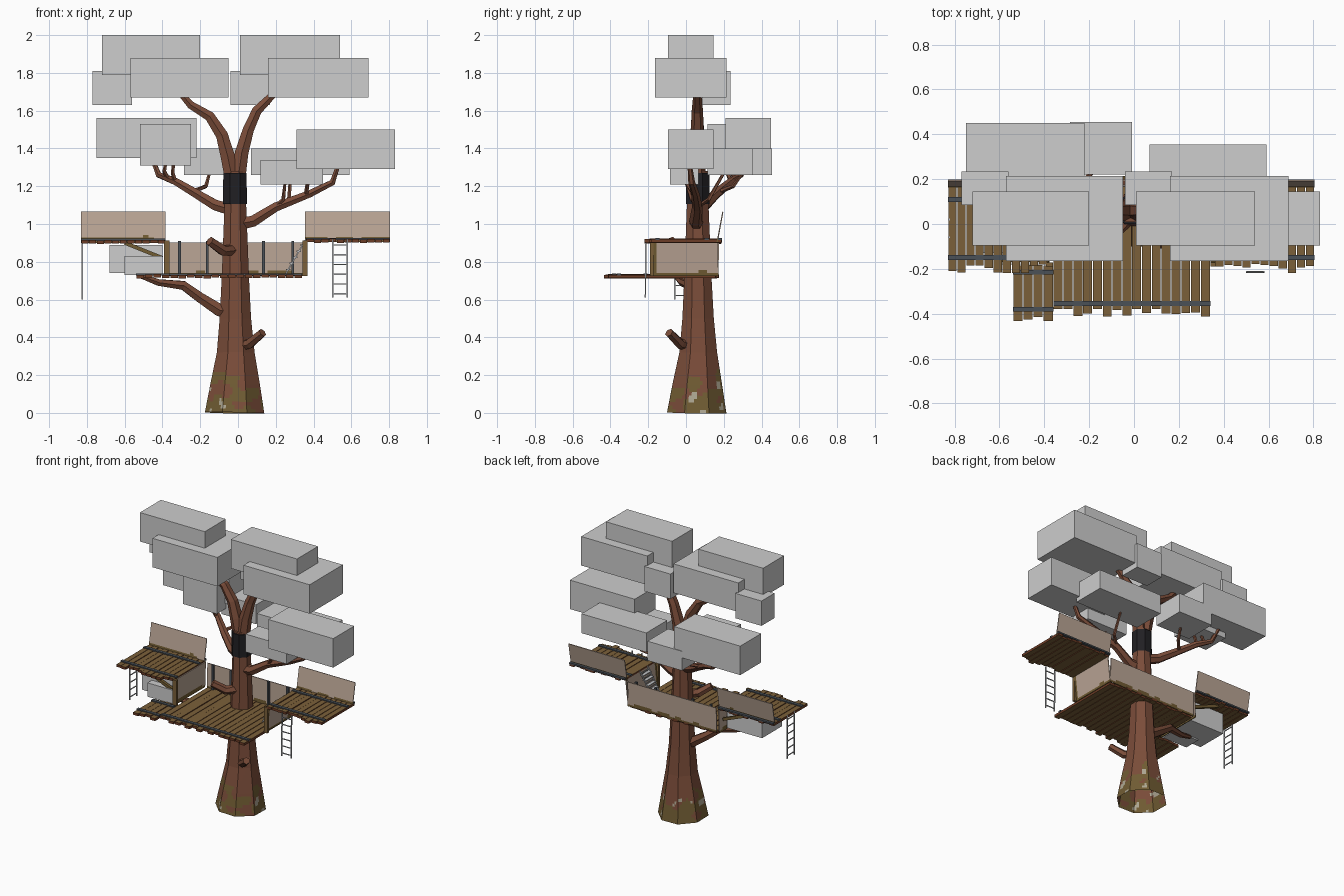
import bpy, bmesh, math, random
from mathutils import Vector, noise

if "Cube" in bpy.data.objects:
    bpy.data.objects.remove(bpy.data.objects["Cube"])

random.seed(4)

def mat(name, r, g, b):
    m = bpy.data.materials.new(name)
    m.diffuse_color = tuple((c / 255) ** 2.2 for c in (r, g, b)) + (1,)
    m.use_nodes = True
    m.node_tree.nodes["Principled BSDF"].inputs["Base Color"].default_value = m.diffuse_color
    return m

BARK = mat("bark brown", 122, 78, 60)
MOSS = mat("moss olive", 112, 92, 54)
LICHEN = mat("lichen grey", 172, 165, 145)
WOOD = mat("plank wood", 122, 96, 60)
EDGE = mat("plank edge", 108, 62, 42)
STEEL = mat("steel strap", 76, 82, 88)
BLACK = mat("black wrap", 38, 37, 40)
LADDER = mat("ladder grey", 190, 192, 195)
CLOTH = mat("panel tan", 184, 163, 147)
LEAF = mat("foliage grey", 204, 204, 204)

def finish(name, bm, *mats):
    me = bpy.data.meshes.new(name)
    bm.to_mesh(me)
    bm.free()
    for m in mats:
        me.materials.append(m)
    ob = bpy.data.objects.new(name, me)
    bpy.context.collection.objects.link(ob)
    return ob

def add_box(bm, lo, hi):
    v = bmesh.ops.create_cube(bm, size=1)['verts']
    for p in v:
        p.co = Vector([(lo[i] + hi[i]) / 2 + p.co[i] * (hi[i] - lo[i]) for i in range(3)])
    return v

def box(name, lo, hi, m):
    bm = bmesh.new()
    add_box(bm, lo, hi)
    return finish(name, bm, m)

def loft(bm, pts, radii, n=6):
    """Polygonal tube through pts with a radius at each point."""
    pts = [Vector(p) for p in pts]
    rings = []
    for i, p in enumerate(pts):
        d = (pts[min(i + 1, len(pts) - 1)] - pts[max(i - 1, 0)]).normalized()
        u = Vector((0, 1, 0)).cross(d)
        if u.length < 0.1:
            u = Vector((1, 0, 0))
        u.normalize()
        w = d.cross(u)
        rings.append([bm.verts.new(p + radii[i] * (
            u * math.cos((k + .5) * math.tau / n) + w * math.sin((k + .5) * math.tau / n)))
            for k in range(n)])
    for a, b in zip(rings, rings[1:]):
        for k in range(n):
            bm.faces.new((a[k], a[(k + 1) % n], b[(k + 1) % n], b[k]))
    bm.faces.new(rings[-1])

def branch(name, pts, radii, m=BARK, n=6):
    bm = bmesh.new()
    loft(bm, pts, radii, n)
    return finish(name, bm, m)

# Trunk: octagonal, mossy near the foot
bm = bmesh.new()
loft(bm, [(-.018, .057, 0), (-.015, .06, .15), (-.012, .065, .32), (-.014, .064, .5),
          (-.014, .063, .7), (-.014, .062, 1.1), (-.016, .062, 1.28)],
     [.17, .142, .108, .09, .079, .062, .058], 8)
low = [f for f in bm.faces if f.calc_center_median().z < .35]
bmesh.ops.subdivide_edges(bm, edges=list({e for f in low for e in f.edges}), cuts=7, use_grid_fill=True)
for f in bm.faces:
    c = f.calc_center_median()
    v = noise.noise(c * 13)
    if c.z < .33 and c.z < .13 + .28 * v:
        f.material_index = 1
    if c.z < .18 and noise.noise(c * 17 + Vector((5, 2, 8))) > .42:
        f.material_index = 2
finish("trunk", bm, BARK, MOSS, LICHEN)
branch("trunk_wrap", [(-.016, .062, 1.105), (-.016, .062, 1.27)], [.068, .067], BLACK, 8)

# Crown fork and boughs
branch("fork_left", [(-.03, .06, 1.24), (-.055, .06, 1.36), (-.085, .06, 1.47), (-.15, .06, 1.57),
                     (-.25, .06, 1.63), (-.31, .06, 1.70)], [.045, .043, .037, .031, .024, .018])
branch("fork_right", [(0, .06, 1.24), (.02, .06, 1.38), (.055, .06, 1.5), (.10, .06, 1.6),
                      (.20, .06, 1.70)], [.045, .041, .034, .03, .02])
branch("bough_right", [(.0, .06, 1.0), (.08, .05, 1.015), (.2, .06, 1.09), (.38, .05, 1.16),
                       (.5, .03, 1.22), (.53, .02, 1.31)], [.04, .034, .028, .022, .018, .012])
branch("bough_left", [(-.02, .07, 1.07), (-.12, .1, 1.10), (-.22, .16, 1.16), (-.33, .24, 1.225),
                      (-.42, .29, 1.26), (-.46, .32, 1.36)], [.035, .032, .027, .022, .017, .011])
branch("bough_low", [(-.02, .06, .53), (-.1, .05, .545), (-.2, .04, .61), (-.29, .02, .675),
                     (-.42, -.02, .69), (-.53, -.06, .73)], [.045, .038, .031, .027, .02, .013])
branch("stub_low", [(.0, .03, .355), (.06, -.03, .365), (.13, -.09, .425)], [.03, .028, .024])
branch("stub_high", [(-.03, .02, .86), (-.08, -.03, .86), (-.15, -.08, .91)], [.032, .03, .026])
twigs = [[(.2, .06, 1.09), (.24, .03, 1.13), (.25, .0, 1.22)],
         [(.2, .06, 1.09), (.27, .12, 1.13), (.28, .2, 1.27)],
         [(.36, .05, 1.15), (.37, 0, 1.22)],
         [(-.33, .24, 1.22), (-.345, .22, 1.27), (-.34, .2, 1.33)],
         [(-.37, .26, 1.24), (-.39, .24, 1.28), (-.38, .23, 1.33)],
         [(-.24, .17, 1.17), (-.17, .25, 1.2), (-.15, .3, 1.27)]]
for i, t in enumerate(twigs):
    branch(f"twig_{i}", t, [.013, .011, .008][:len(t)], BARK, 5)

# Foliage blocks: low corner, high corner
blocks = [((-.72, -.095, 1.79), (-.20, .145, 2)), ((.01, -.095, 1.79), (.54, .145, 2)),
          ((-.57, -.165, 1.67), (-.05, .215, 1.88)), ((.16, -.165, 1.67), (.69, .215, 1.88)),
          ((-.77, .085, 1.63), (-.56, .235, 1.81)), ((-.04, .085, 1.63), (.17, .235, 1.81)),
          ((-.75, .21, 1.35), (-.22, .45, 1.56)), ((-.52, .115, 1.31), (-.25, .315, 1.53)),
          ((-.285, .22, 1.26), (-.01, .455, 1.40)), ((.31, -.095, 1.29), (.83, .145, 1.50)),
          ((.12, -.085, 1.21), (.45, .065, 1.34)), ((.07, .115, 1.26), (.59, .355, 1.40)),
          ((-.68, -.13, .74), (-.40, .1, .89)), ((-.60, -.18, .73), (-.40, -.06, .83))]
for i, (lo, hi) in enumerate(blocks):
    box(f"foliage_{i}", lo, hi, LEAF)

# Decks: loose planks with uneven ends, held by steel straps
def deck(name, x0, x1, y0, y1, z, straps, n, back=0.01):
    bm = bmesh.new()
    w = (x1 - x0) / n
    for i in range(n):
        dz = random.uniform(-.002, .002)
        add_box(bm, (x0 + i * w + .002, y0 - random.uniform(0, .045), z - .018 + dz),
                (x0 + (i + 1) * w - .002, y1 + random.uniform(-back, back), z + dz))
    bm.normal_update()
    for f in bm.faces:
        f.material_index = int(abs(f.normal.z) < .5)
    finish(name, bm, WOOD, EDGE)
    for j, y in enumerate(straps):
        box(f"{name}_strap_{j}", (x0, y - .011, z - .004), (x1, y + .011, z + .007), STEEL)

deck("deck_main", -.36, .34, -.375, .165, .732, [-.355], 16)
deck("deck_step", -.54, -.36, -.405, -.18, .732, [-.38, -.215], 4)
deck("deck_left", -.83, -.385, -.175, .18, .915, [-.15, .11, .18], 11)
deck("deck_right", .36, .805, -.175, .18, .92, [-.15, .11, .18], 11)

# Cloth railings: thin sheets with a ragged dirty lower edge
def panel(name, a, b, lean, h, border=0.0):
    a, b, up = Vector(a), Vector(b), Vector((lean[0], lean[1], h))
    nx, nz = 30, 12
    bm = bmesh.new()
    g = [[bm.verts.new(a.lerp(b, i / nx) + up * (k / nz)) for k in range(nz + 1)] for i in range(nx + 1)]
    for i in range(nx):
        for k in range(nz):
            f = bm.faces.new((g[i][k], g[i + 1][k], g[i + 1][k + 1], g[i][k + 1]))
            c = f.calc_center_median()
            rag = .022 + .025 * noise.noise(Vector((c.x * 14, c.y * 14, 3)))
            side = (b - a).length * (i + .5) / nx
            if c.z - a.z < rag or side < border:
                f.material_index = 1
    ob = finish(name, bm, CLOTH, MOSS)
    s = ob.modifiers.new("thickness", 'SOLIDIFY')
    s.thickness, s.offset = .006, 0

panel("rail_left", (-.83, .165, .90), (-.385, .165, .90), (0, .03), .165)
panel("rail_right", (.355, .165, .905), (.805, .165, .905), (0, .03), .16)
panel("rail_main", (-.365, .168, .725), (.345, .168, .725), (0, .005), .178)
panel("side_left", (-.385, -.18, .725), (-.385, .17, .725), (.006, 0), .185, .028)
panel("side_right", (.345, -.18, .725), (.345, .17, .725), (.02, 0), .185, .028)
box("corner_post_left", (-.392, -.19, .725), (-.362, -.172, .912), WOOD)
box("corner_post_right", (.342, -.19, .725), (.368, -.172, .912), WOOD)

# Steel posts along the main rail
for x in (-.31, -.163, .135, .29):
    box(f"rail_post_{x}", (x - .007, .148, .73), (x + .007, .163, .91), STEEL)

# Diagonal brace under the left deck
for y in (-.16, .14):
    branch("brace", [(-.60, y, .90), (-.40, y, .82)], [.014, .014], MOSS, 4)

# Ladders: two rails and rungs between bottom and top, spread along "side"
def ladder(name, bottom, top, side, rungs):
    bottom, top, side = Vector(bottom), Vector(top), Vector(side)
    bm = bmesh.new()
    for s in (-1, 1):
        loft(bm, [bottom + side * s, top + side * s], [.005, .005], 4)
    for i in range(rungs):
        p = bottom.lerp(top, (i + .4) / rungs)
        loft(bm, [p - side, p + side], [.004, .004], 4)
    finish(name, bm, LADDER)

ladder("ladder_right", (.54, -.215, .61), (.54, -.212, .92), (.038, 0, 0), 6)
ladder("ladder_left", (-.825, -.02, .60), (-.825, -.02, .915), (0, .04, 0), 6)
ladder("stairs", (.25, -.03, .732), (.36, -.03, .92), (0, .045, 0), 6)
for i in range(5):
    x, z = .265 + i * .019, .76 + i * .032
    box(f"stair_tread_{i}", (x - .012, -.075, z - .003), (x + .012, .015, z + .003), LADDER)
